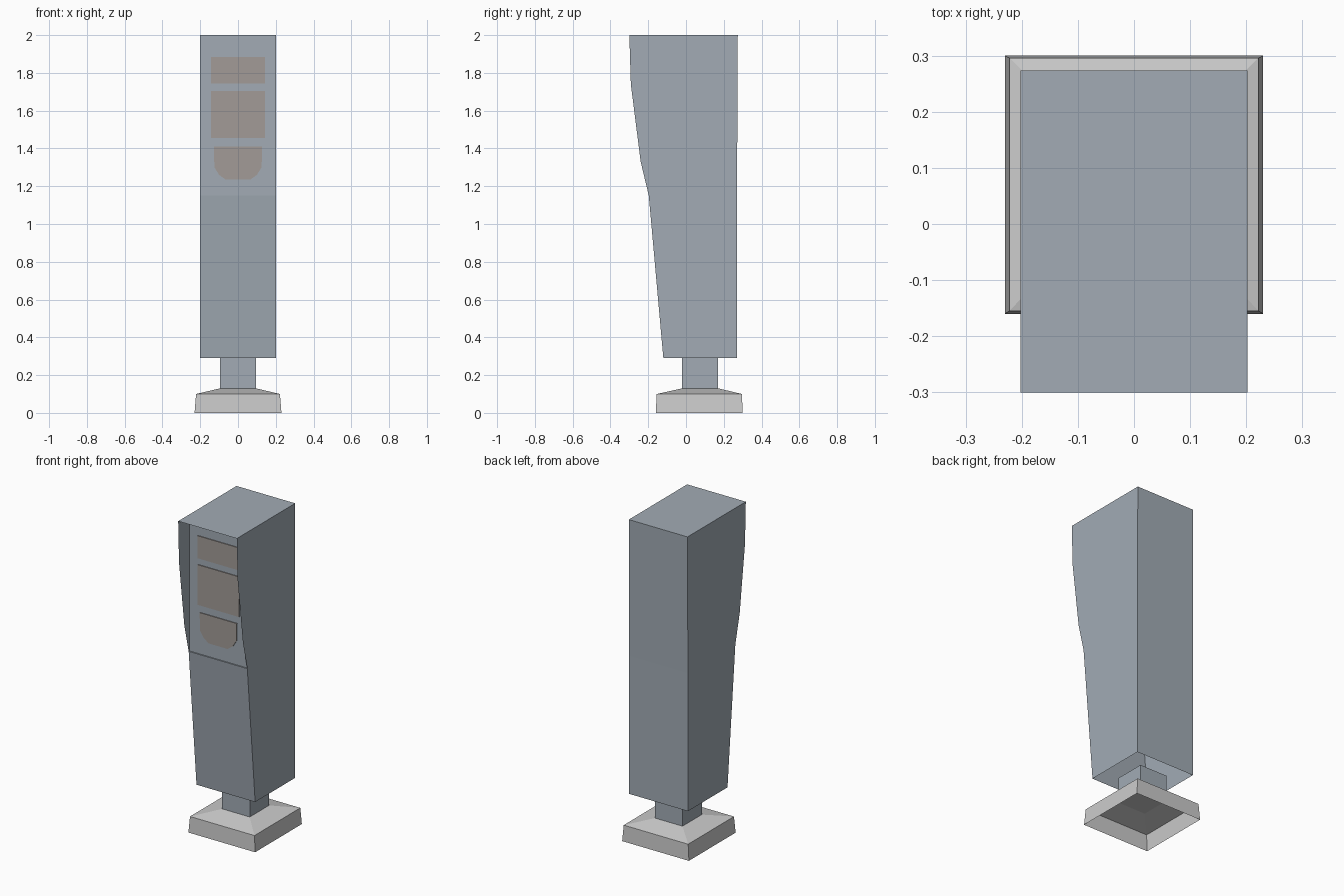
import bpy

if "Cube" in bpy.data.objects:
    bpy.data.objects.remove(bpy.data.objects["Cube"])


def material(name, color):
    m = bpy.data.materials.new(name)
    m.diffuse_color = (*color, 1)
    m.use_nodes = True
    m.node_tree.nodes["Principled BSDF"].inputs["Base Color"].default_value = m.diffuse_color
    return m


BODY = material("blue_grey", (0.36, 0.41, 0.46))
PANEL = material("warm_grey", (0.36, 0.33, 0.31))


def build(name, verts, faces, mat=None):
    me = bpy.data.meshes.new(name)
    me.from_pydata(verts, [], faces)
    ob = bpy.data.objects.new(name, me)
    bpy.context.collection.objects.link(ob)
    if mat:
        me.materials.append(mat)
    return ob


def rect_loft(name, rings, cap_top, mat=None):
    """Open-bottomed shell through rectangles (half width, y front, y back, z)."""
    verts, faces = [], []
    for w, y0, y1, z in rings:
        verts += [(-w, y0, z), (w, y0, z), (w, y1, z), (-w, y1, z)]
    for r in range(len(rings) - 1):
        for i in range(4):
            a, b = r * 4 + i, r * 4 + (i + 1) % 4
            faces.append((a, b, b + 4, a + 4))
    if cap_top:
        faces.append(tuple(range(len(verts) - 4, len(verts))))
    return build(name, verts, faces, mat)


# Hollow foot with a sloped top
rect_loft("base", [(0.23, -0.16, 0.30, 0), (0.222, -0.155, 0.296, 0.10),
                   (0.095, -0.02, 0.17, 0.13)], True)

# Neck and open-bottomed lower cabinet
rect_loft("neck", [(0.095, -0.02, 0.17, 0.13), (0.095, -0.02, 0.17, 0.29)], True, BODY)
rect_loft("lower_cabinet", [(0.202, -0.12, 0.27, 0.29),
                            (0.202, -0.197, 0.27, 1.15)], False, BODY)

# Upper cabinet: thin side cheeks, back, roof and recessed front
W, FRONT = 0.202, -0.19
profile = [(FRONT, 1.15), (-0.197, 1.15), (-0.24, 1.33), (-0.292, 1.74),
           (-0.30, 2.0), (0.274, 2.0), (0.27, 1.15)]
n = len(profile)
verts = [(s * W, y, z) for s in (-1, 1) for y, z in profile]
faces = [tuple(reversed(range(n))), tuple(range(n, 2 * n))]
faces += [(i, i + n, i + n + 1, i + 1) for i in (0, 4, 5)]   # sill, roof, back
build("upper_cabinet", verts, faces, BODY)
build("recessed_front", [(-W, FRONT, 1.15), (W, FRONT, 1.15),
                         (W, FRONT, 2.0), (-W, FRONT, 2.0)], [(0, 1, 2, 3)], BODY)


def plate(name, outline):
    """Thin raised plate on the recessed front."""
    k = len(outline)
    v = [(x, y, z) for y in (FRONT - 0.005, FRONT) for x, z in outline]
    f = [tuple(range(k))]
    f += [(i, i + k, (i + 1) % k + k, (i + 1) % k) for i in range(k)]
    build(name, v, f, PANEL)


# Front plates: two rectangles and a tray with a rounded bottom
for name, z0, z1 in (("top_plate", 1.745, 1.885), ("screen", 1.455, 1.705)):
    plate(name, [(-0.143, z0), (0.143, z0), (0.143, z1), (-0.143, z1)])
half = [(0.065, 1.235), (0.10, 1.26), (0.125, 1.30), (0.128, 1.41)]
plate("tray_plate", half + [(-x, z) for x, z in reversed(half)])
